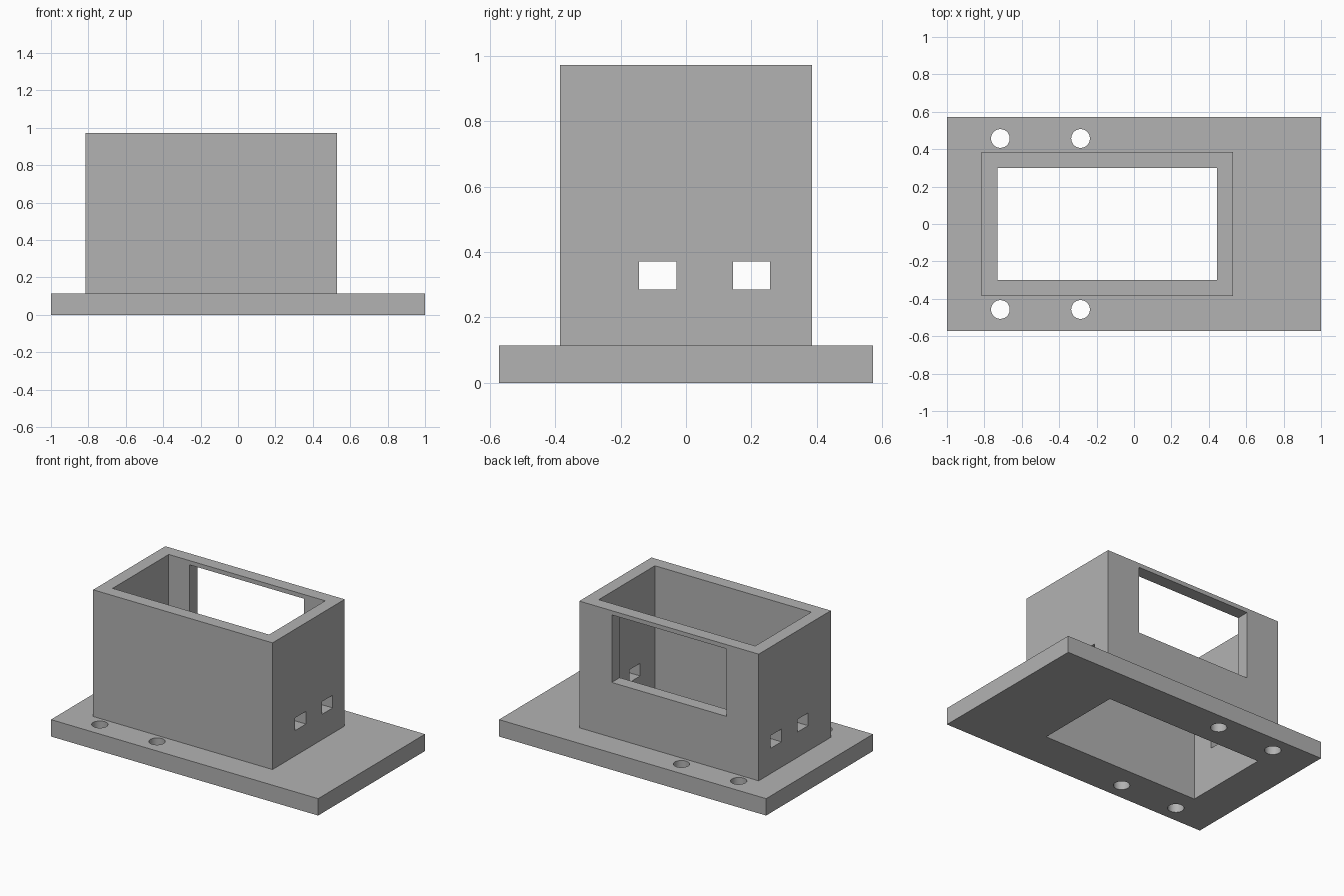
import bpy
from math import radians

U = 2 / 70  # one design unit; the plate is 70 units long

cube = bpy.data.objects.get("Cube")
if cube:
    bpy.data.objects.remove(cube, do_unlink=True)

grey = bpy.data.materials.new("plain_grey")
grey.use_nodes = True
colour = (0.448, 0.448, 0.448, 1)
grey.diffuse_color = colour
grey.node_tree.nodes["Principled BSDF"].inputs["Base Color"].default_value = colour


def box(name, x, y, z):
    """Box from (low, high) ranges in design units."""
    spans = (x, y, z)
    bpy.ops.mesh.primitive_cube_add(size=1, location=[sum(s) / 2 * U for s in spans])
    ob = bpy.context.object
    ob.name = name
    ob.scale = [(s[1] - s[0]) * U for s in spans]
    bpy.ops.object.transform_apply(location=True, rotation=False, scale=True)
    return ob


def combine(target, tool, operation):
    """Apply a boolean and remove the tool object."""
    mod = target.modifiers.new(tool.name, "BOOLEAN")
    mod.operation = operation
    mod.solver = "EXACT"
    mod.object = tool
    tool.hide_render = True
    bpy.ops.object.select_all(action="DESELECT")
    target.select_set(True)
    bpy.context.view_layer.objects.active = target
    bpy.ops.object.modifier_apply(modifier=mod.name)
    bpy.data.objects.remove(tool, do_unlink=True)


# Base plate and upright housing as one solid
body = box("housing_with_base_plate", (-35, 35), (-20, 20), (0, 4))
combine(body, box("housing", (-28.5, 18.5), (-13.5, 13.5), (2, 34)), "UNION")

# Shaft open at top and bottom
combine(body, box("shaft", (-25.5, 15.5), (-10.5, 10.5), (-5, 40)), "DIFFERENCE")

# Large window in the back wall
combine(body, box("back_window", (-20, 10), (5, 18), (17, 33)), "DIFFERENCE")

# Two small slots through both end walls
for y in (-5, 5):
    combine(body, box("end_slot", (-32, 32), (y, y + 4), (10, 13)), "DIFFERENCE")

# Four screw holes through the plate
for x in (-25, -10):
    for y in (-16, 16):
        bpy.ops.mesh.primitive_cylinder_add(
            vertices=48, radius=1.75 * U, depth=12 * U, location=(x * U, y * U, 2 * U))
        hole = bpy.context.object
        hole.name = "screw_hole"
        combine(body, hole, "DIFFERENCE")

# One colour, crisp edges with smooth hole walls
body.data.materials.clear()
body.data.materials.append(grey)
for face in body.data.polygons:
    face.material_index = 0
bpy.ops.object.shade_smooth_by_angle(angle=radians(30))
